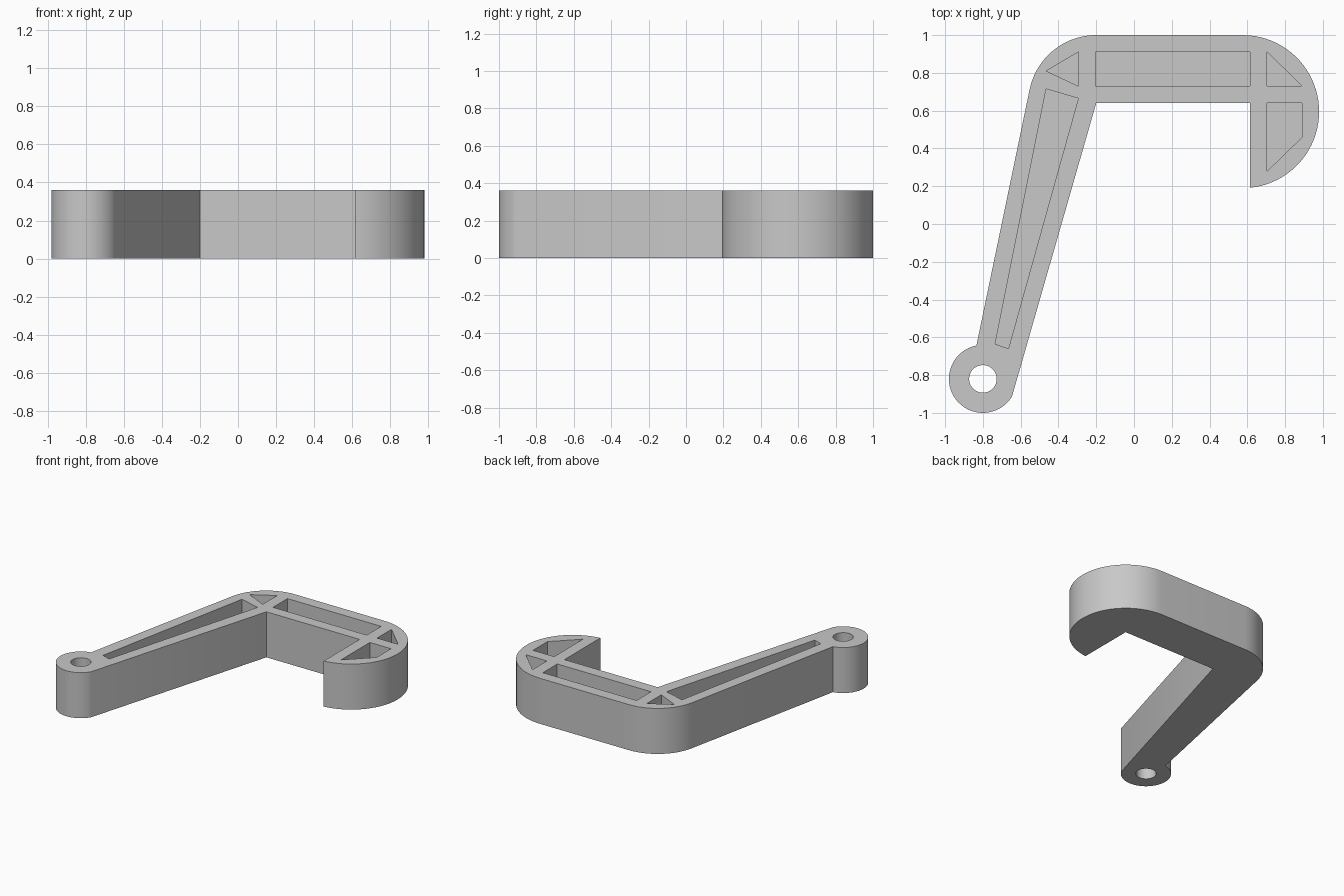
import bpy, bmesh
from math import cos, sin, radians

HEIGHT = 0.36
FLOOR = 0.09

cube = bpy.data.objects.get("Cube")
if cube:
    bpy.data.objects.remove(cube, do_unlink=True)

grey = bpy.data.materials.new("plain grey")
grey.use_nodes = True
grey.diffuse_color = (0.58, 0.58, 0.58, 1)
grey.node_tree.nodes["Principled BSDF"].inputs["Base Color"].default_value = grey.diffuse_color


def arc(cx, cy, r, start, end, steps):
    """Points on a circle, angles in degrees."""
    angles = [radians(start + (end - start) * i / steps) for i in range(steps + 1)]
    return [(cx + r * cos(a), cy + r * sin(a)) for a in angles]


def prism(name, outline, bottom, top):
    """Closed outline extruded along z."""
    bm = bmesh.new()
    face = bm.faces.new([bm.verts.new((x, y, bottom)) for x, y in outline])
    new = bmesh.ops.extrude_face_region(bm, geom=[face])["geom"]
    verts = [v for v in new if isinstance(v, bmesh.types.BMVert)]
    bmesh.ops.translate(bm, verts=verts, vec=(0, 0, top - bottom))
    bmesh.ops.recalc_face_normals(bm, faces=bm.faces)
    mesh = bpy.data.meshes.new(name)
    bm.to_mesh(mesh)
    bm.free()
    mesh.materials.append(grey)
    obj = bpy.data.objects.new(name, mesh)
    bpy.context.collection.objects.link(obj)
    return obj


# Hook body: pivot ring, slanted arm, rounded elbow, top bar and hooked end
outline = arc(-0.80, -0.82, 0.18, 101, 329, 32)
outline += [(-0.20, 0.64), (0.615, 0.64)]
outline += arc(0.575, 0.595, 0.405, -84.3, 84.3, 40)
outline += [(0.575, 1.0)]
outline += arc(-0.20, 0.64, 0.36, 90, 168.4, 20)
body = prism("hook_body", outline, 0, HEIGHT)

# Pockets open at the top, and the pivot hole right through
pockets = {
    "elbow_pocket": [(-0.465, 0.81), (-0.295, 0.73), (-0.295, 0.91)],
    "bar_pocket": [(-0.205, 0.73), (0.615, 0.73), (0.615, 0.91), (-0.205, 0.91)],
    "corner_pocket": [(0.705, 0.73), (0.89, 0.73), (0.705, 0.91)],
    "tip_pocket": [(0.705, 0.28), (0.89, 0.46), (0.89, 0.64), (0.705, 0.64)],
    "arm_pocket": [(-0.735, -0.635), (-0.665, -0.66), (-0.295, 0.665), (-0.465, 0.715)],
}
cutters = [prism(n, pts, FLOOR, HEIGHT + 0.1) for n, pts in pockets.items()]
cutters.append(prism("pivot_hole", arc(-0.80, -0.82, 0.073, 0, 348.75, 31), -0.1, HEIGHT + 0.1))

for cutter in cutters:
    cutter.hide_render = True
    mod = body.modifiers.new(cutter.name, "BOOLEAN")
    mod.operation = "DIFFERENCE"
    mod.solver = "EXACT"
    mod.object = cutter

# Bake the cuts, then drop the cutters
bpy.context.view_layer.update()
evaluated = body.evaluated_get(bpy.context.evaluated_depsgraph_get())
cut_mesh = bpy.data.meshes.new_from_object(evaluated)
body.modifiers.clear()
body.data = cut_mesh
for cutter in cutters:
    bpy.data.objects.remove(cutter, do_unlink=True)

# Smooth curves with sharp rims
bpy.ops.object.select_all(action="DESELECT")
bpy.context.view_layer.objects.active = body
body.select_set(True)
bpy.ops.object.shade_smooth_by_angle(angle=radians(25))
